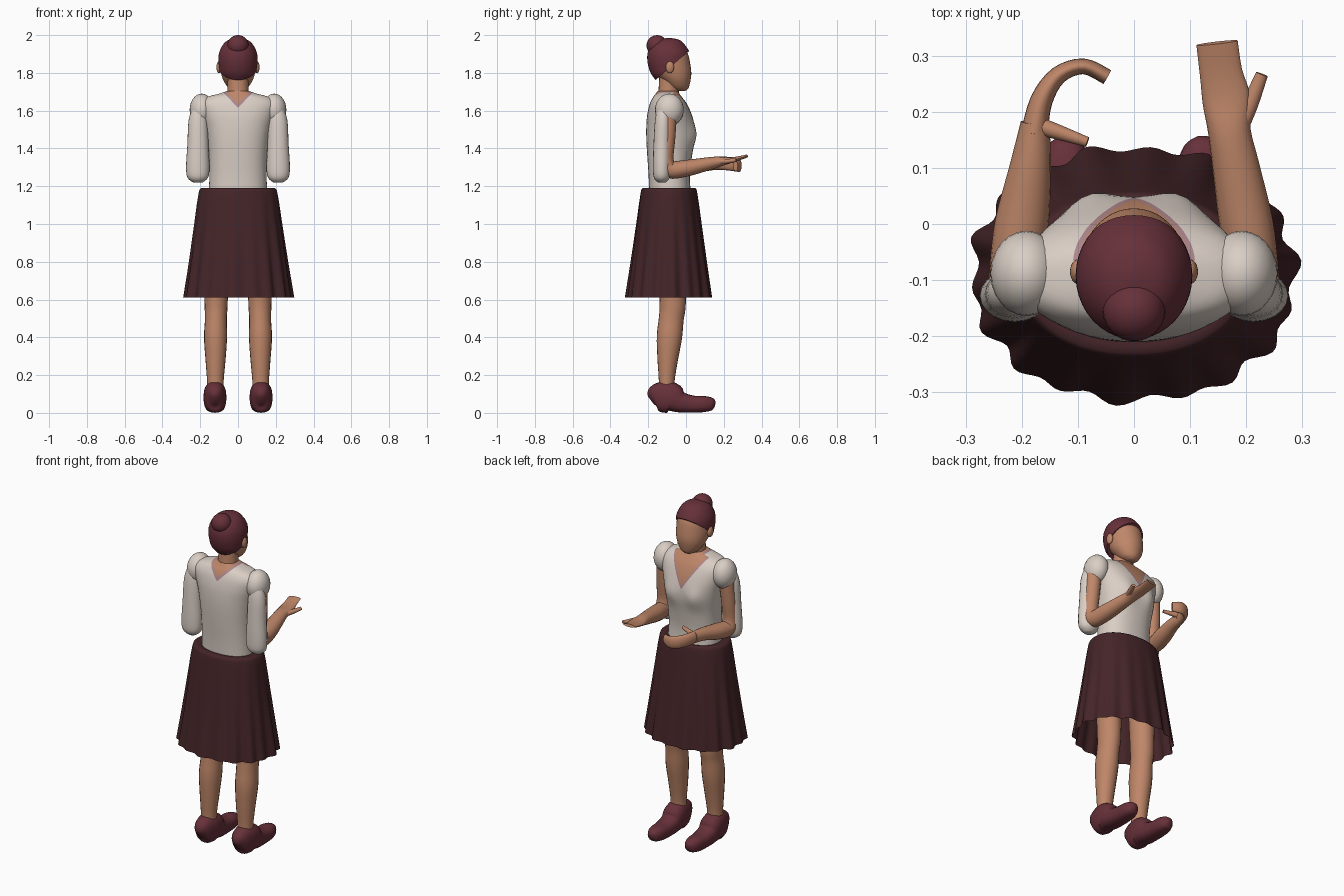
import bpy, bmesh, math
from mathutils import Vector

if "Cube" in bpy.data.objects:
    bpy.data.objects.remove(bpy.data.objects["Cube"])


def material(name, r, g, b):
    m = bpy.data.materials.new(name)
    m.diffuse_color = (r, g, b, 1)
    m.use_nodes = True
    m.node_tree.nodes["Principled BSDF"].inputs["Base Color"].default_value = m.diffuse_color
    return m


SKIN = material("skin", 0.52, 0.24, 0.14)
WHITE = material("cream blouse", 0.70, 0.62, 0.56)
SKIRT = material("dark maroon", 0.058, 0.018, 0.021)
HAIR = material("wine red", 0.135, 0.030, 0.042)
TRIM = material("mauve trim", 0.42, 0.24, 0.26)


def smooth_path(rows, n=4):
    """Catmull-Rom through rows of numbers."""
    out = []
    for i in range(len(rows) - 1):
        a, b, c, d = rows[max(i - 1, 0)], rows[i], rows[i + 1], rows[min(i + 2, len(rows) - 1)]
        for k in range(n):
            t = k / n
            out.append([0.5 * (2 * q + (r - p) * t + (2 * p - 5 * q + 4 * r - s) * t * t
                               + (3 * q - p - 3 * r + s) * t ** 3)
                        for p, q, r, s in zip(a, b, c, d)])
    return out + [list(rows[-1])]


def circle(i, n, e=2.0):
    a = 2 * math.pi * i / n
    c, s = math.cos(a), math.sin(a)
    return math.copysign(abs(c) ** (2 / e), c), math.copysign(abs(s) ** (2 / e), s)


def skin_rings(rings, cap_start=True, cap_end=True):
    bm = bmesh.new()
    vs = [[bm.verts.new(p) for p in r] for r in rings]
    n = len(vs[0])
    for a, b in zip(vs, vs[1:]):
        for i in range(n):
            j = (i + 1) % n
            bm.faces.new((a[i], a[j], b[j], b[i]))
    if cap_start:
        bm.faces.new(vs[0][::-1])
    if cap_end:
        bm.faces.new(vs[-1])
    bmesh.ops.recalc_face_normals(bm, faces=bm.faces)
    return bm


def finish(bm, name, mats, angle=50):
    me = bpy.data.meshes.new(name)
    bm.to_mesh(me)
    bm.free()
    ob = bpy.data.objects.new(name, me)
    bpy.context.collection.objects.link(ob)
    for m in mats:
        me.materials.append(m)
    bpy.ops.object.select_all(action='DESELECT')
    ob.select_set(True)
    bpy.context.view_layer.objects.active = ob
    bpy.ops.object.shade_smooth_by_angle(angle=math.radians(angle))
    return ob


def tube(name, rows, mat, side=(1, 0, 0), n=20, e=2.0):
    """rows: x, y, z, radius along side, radius across."""
    rows = smooth_path(rows)
    rings = []
    for k, (x, y, z, ra, rb) in enumerate(rows):
        t = (Vector(rows[min(k + 1, len(rows) - 1)][:3]) - Vector(rows[max(k - 1, 0)][:3])).normalized()
        u = Vector(side)
        u = (u - t * u.dot(t)).normalized()
        v = t.cross(u)
        rings.append([Vector((x, y, z)) + u * ra * c + v * rb * s
                      for c, s in (circle(i, n, e) for i in range(n))])
    return finish(skin_rings(rings), name, [mat])


def stack(rows, n=40, e=2.0, bump=None):
    """rows: z, half width, front y, back y."""
    rings = []
    for z, rx, yf, yb in smooth_path(rows):
        ring = []
        for i in range(n):
            c, s = circle(i, n, e)
            x, y = rx * c, (yf + yb) / 2 + (yf - yb) / 2 * s
            ring.append((x, y + (bump(x, z) if bump and s > 0 else 0), z))
        rings.append(ring)
    return skin_rings(rings)


def ball(name, loc, radii, mat):
    bm = bmesh.new()
    bmesh.ops.create_uvsphere(bm, u_segments=24, v_segments=14, radius=1)
    for v in bm.verts:
        v.co = Vector(loc) + Vector([a * b for a, b in zip(v.co, radii)])
    return finish(bm, name, [mat])


# blouse: lofted torso, cut along the neckline
def bust(x, z):
    return 0.017 * math.exp(-((abs(x) - 0.08) / 0.045) ** 2 - ((z - 1.47) / 0.06) ** 2)


bm = stack([(1.17, .155, .025, -.195), (1.26, .151, .02, -.198), (1.36, .154, .032, -.205),
            (1.45, .165, .046, -.21), (1.52, .178, .045, -.21), (1.58, .195, .03, -.205),
            (1.635, .205, .005, -.192), (1.67, .17, -.02, -.175), (1.69, .1, -.035, -.16),
            (1.705, .055, -.045, -.15)], n=48, e=2.3, bump=bust)
MID = -0.065
NECK = {1: (1.53, 0.62), -1: (1.635, 0.95)}     # tip height, half width per height
BAND = 0.02


def bisect(bm, co, no, keep=lambda f: True):
    fs = [f for f in bm.faces if keep(f)]
    geom = list({g for f in fs for g in (*f.verts, *f.edges)}) + fs
    bmesh.ops.bisect_plane(bm, geom=geom, dist=1e-6, plane_co=co, plane_no=no)


bisect(bm, (0, MID, 0), (0, 1, 0))
for face_dir, (tip, k) in NECK.items():
    for z0 in (tip, tip - BAND):
        for sx in (1, -1):
            bisect(bm, (0, 0, z0), (sx, 0, -k),
                   lambda f: (f.calc_center_median().y - MID) * face_dir > 0
                   and f.calc_center_median().z > 1.45)
for f in bm.faces:
    c = f.calc_center_median()
    tip, k = NECK[1 if c.y > MID else -1]
    if abs(c.x) < k * (c.z - tip):
        f.material_index = 1
    elif abs(c.x) < k * (c.z - tip + BAND):
        f.material_index = 2
finish(bm, "blouse", [WHITE, SKIN, TRIM])

# pleated skirt, open at the hem
rings = []
N = 144
for z, rx, yf, yb, w in smooth_path([(1.185, .15, .02, -.19, 0), (1.19, .195, .05, -.23, 0),
                                     (1.15, .211, .062, -.242, .05), (1.0, .232, .083, -.262, .3),
                                     (.8, .259, .11, -.288, .65), (.61, .286, .135, -.314, 1)], 3):
    ring = []
    for i in range(N):
        a = 2 * math.pi * i / N
        c, s = circle(i, N, 2.15)
        f = 1 + w * (0.03 * math.sin(18 * a) + 0.018 * math.sin(11 * a + 1))
        ring.append((rx * c * f, (yf + yb) / 2 + (yf - yb) / 2 * s * f, z))
    rings.append(ring)
finish(skin_rings(rings, True, False), "skirt", [SKIRT])

# head and neck
tube("neck", [(0, -.1, 1.62, .062, .055), (0, -.092, 1.7, .056, .054), (0, -.085, 1.79, .056, .056)], SKIN)
finish(stack([(1.703, .02, -.005, -.045), (1.72, .05, .013, -.085), (1.76, .077, .024, -.125),
              (1.80, .09, .028, -.16), (1.85, .096, .022, -.188), (1.90, .094, .01, -.19),
              (1.94, .07, -.015, -.165)]), "head", [SKIN])

# hair cap, cut along the hairline, with a bun
bm = stack([(1.75, .06, -.03, -.15), (1.79, .092, .0, -.182), (1.83, .101, .016, -.198),
            (1.87, .104, .021, -.205), (1.91, .099, .018, -.202), (1.95, .079, -.007, -.182),
            (1.975, .05, -.035, -.145), (1.985, .008, -.08, -.1)])
bmesh.ops.bisect_plane(bm, geom=bm.verts[:] + bm.edges[:] + bm.faces[:], dist=1e-6,
                       plane_co=(0, .01, 1.91), plane_no=(0, -.13, .15), clear_inner=True)
bmesh.ops.holes_fill(bm, edges=[e for e in bm.edges if e.is_boundary], sides=0)
finish(bm, "hair", [HAIR])
ball("hair_bun", (0, -.153, 1.945), (.056, .056, .055), HAIR)

# mirrored parts
for label, s in (("right", 1), ("left", -1)):
    ball(label + "_ear", (s * .1, -.085, 1.83), (.014, .022, .032), SKIN)
    ball(label + "_shoulder", (s * .192, -.088, 1.605), (.064, .076, .085), WHITE)
    tube(label + "_sleeve", [(s * .205, -.118, 1.62, .03, .03), (s * .211, -.122, 1.55, .05, .042),
                             (s * .212, -.126, 1.42, .056, .046), (s * .213, -.128, 1.30, .062, .047),
                             (s * .213, -.128, 1.245, .054, .042), (s * .213, -.128, 1.22, .025, .02)], WHITE)
    tube(label + "_leg", [(s * .115, -.08, .95, .07, .08), (s * .116, -.07, .6, .062, .07),
                          (s * .117, -.078, .5, .058, .066), (s * .119, -.088, .4, .061, .067),
                          (s * .119, -.097, .28, .053, .054), (s * .12, -.102, .17, .044, .042),
                          (s * .12, -.102, .08, .044, .042)], SKIN)
    x = s * .122
    tube(label + "_shoe", [(x, -.185, .065, .012, .025), (x, -.168, .075, .042, .066),
                           (x, -.125, .083, .056, .082), (x, -.075, .081, .061, .080),
                           (x, -.03, .057, .057, .056), (x, .04, .046, .052, .045),
                           (x, .10, .047, .047, .042), (x, .14, .047, .032, .032),
                           (x, .155, .045, .01, .012)], HAIR, e=2.5)

# arms, bent at the elbow
upper = [(.205, -.09, 1.58, .042, .042), (.213, -.1, 1.44, .042, .042), (.216, -.108, 1.34, .042, .042),
         (.214, -.085, 1.288, .044, .046), (.2, 0, 1.295, .048, .044)]
tube("right_arm", upper + [(.182, .1, 1.315, .042, .036), (.17, .165, 1.328, .038, .029),
                           (.165, .22, 1.335, .043, .018), (.155, .27, 1.345, .038, .012),
                           (.148, .323, 1.36, .037, .008)], SKIN)
tube("left_arm", [(-a, *r) for a, *r in upper] + [(-.185, .1, 1.315, .037, .036),
                                                  (-.176, .18, 1.322, .026, .034)], SKIN)

# left hand curls inward, thumbs point aside
tube("left_hand", [(-.178, .16, 1.322, .034, .024), (-.165, .22, 1.32, .036, .02),
                   (-.135, .265, 1.315, .037, .016), (-.09, .281, 1.31, .035, .014),
                   (-.048, .262, 1.308, .028, .014)], SKIN, side=(0, 0, 1))
tube("left_thumb", [(-.17, .175, 1.335, .016, .016), (-.13, .162, 1.34, .013, .013),
                    (-.083, .146, 1.345, .009, .009)], SKIN, side=(0, 0, 1), n=12)
tube("right_thumb", [(.185, .17, 1.33, .018, .016), (.207, .215, 1.332, .015, .013),
                     (.228, .267, 1.338, .011, .009)], SKIN, n=12)
